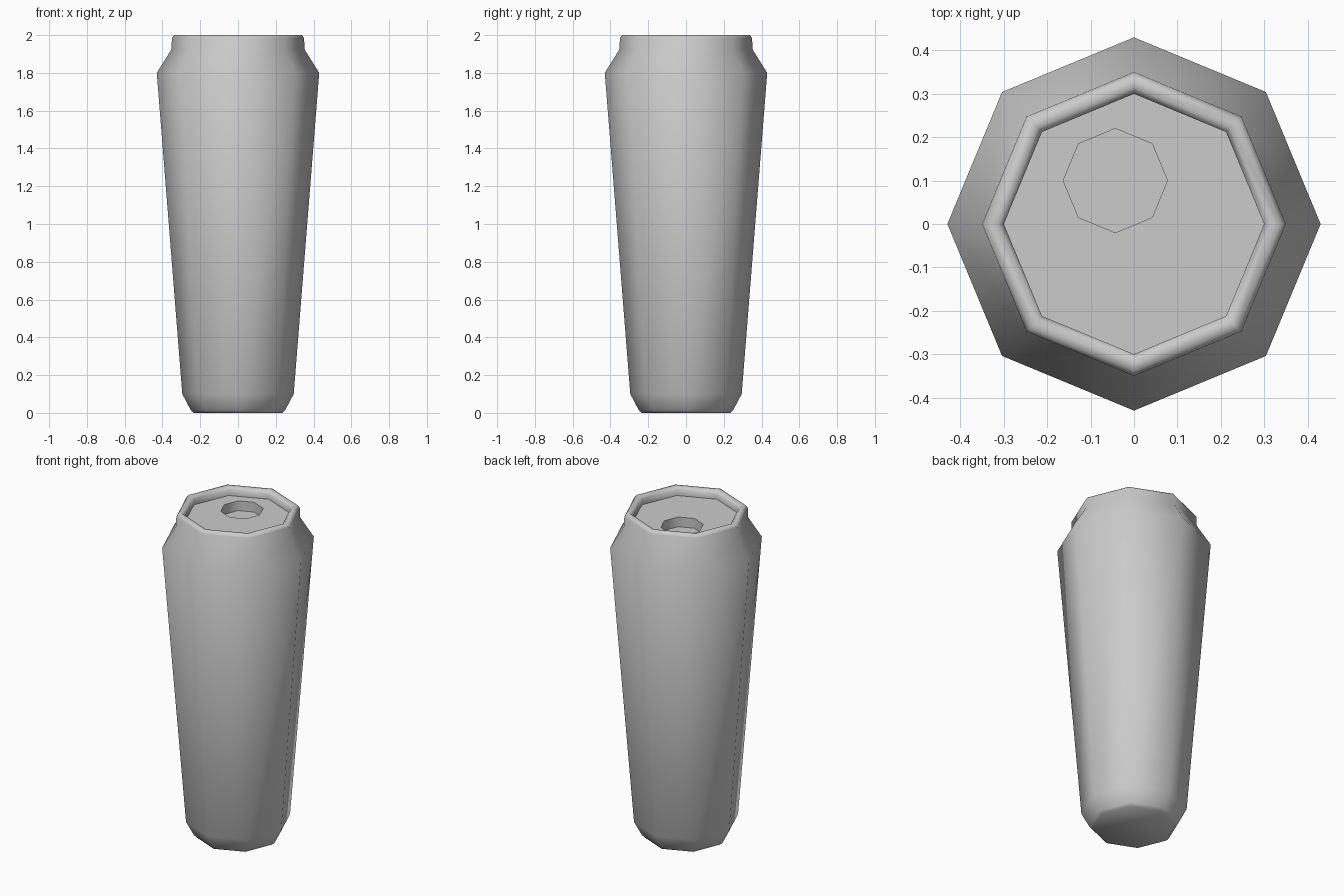
import bpy, bmesh, math

if "Cube" in bpy.data.objects:
    bpy.data.objects.remove(bpy.data.objects["Cube"])

SIDES = 8


def ring(bm, r, z, cx=0.0, cy=0.0):
    return [bm.verts.new((cx + r * math.cos(2 * math.pi * i / SIDES),
                          cy + r * math.sin(2 * math.pi * i / SIDES), z))
            for i in range(SIDES)]


def build(name, profile):
    """Skin eight-sided rings (radius, z, centre x, centre y) and cap both ends."""
    bm = bmesh.new()
    rings = [ring(bm, *p) for p in profile]
    bm.faces.new(rings[0][::-1])
    for a, b in zip(rings, rings[1:]):
        for i in range(SIDES):
            j = (i + 1) % SIDES
            bm.faces.new((a[i], a[j], b[j], b[i]))
    bm.faces.new(rings[-1])
    bmesh.ops.recalc_face_normals(bm, faces=bm.faces)
    mesh = bpy.data.meshes.new(name)
    bm.to_mesh(mesh)
    bm.free()
    ob = bpy.data.objects.new(name, mesh)
    bpy.context.collection.objects.link(ob)
    bpy.context.view_layer.objects.active = ob
    ob.select_set(True)
    bpy.ops.object.shade_smooth_by_angle(angle=math.radians(60))
    ob.select_set(False)
    return ob


# Tapered can: base, body, shoulder, neck, rim, recessed lid, drinking hole
hole = (-0.043, 0.10)
build("drink_can", [
    (0.235, 0.0), (0.25, 0.015), (0.295, 0.10),
    (0.43, 1.80), (0.352, 1.925),
    (0.35, 1.985), (0.338, 2.0), (0.315, 2.0), (0.30, 1.985),
    (0.30, 1.95),
    (0.12, 1.95, *hole), (0.12, 1.89, *hole),
])
